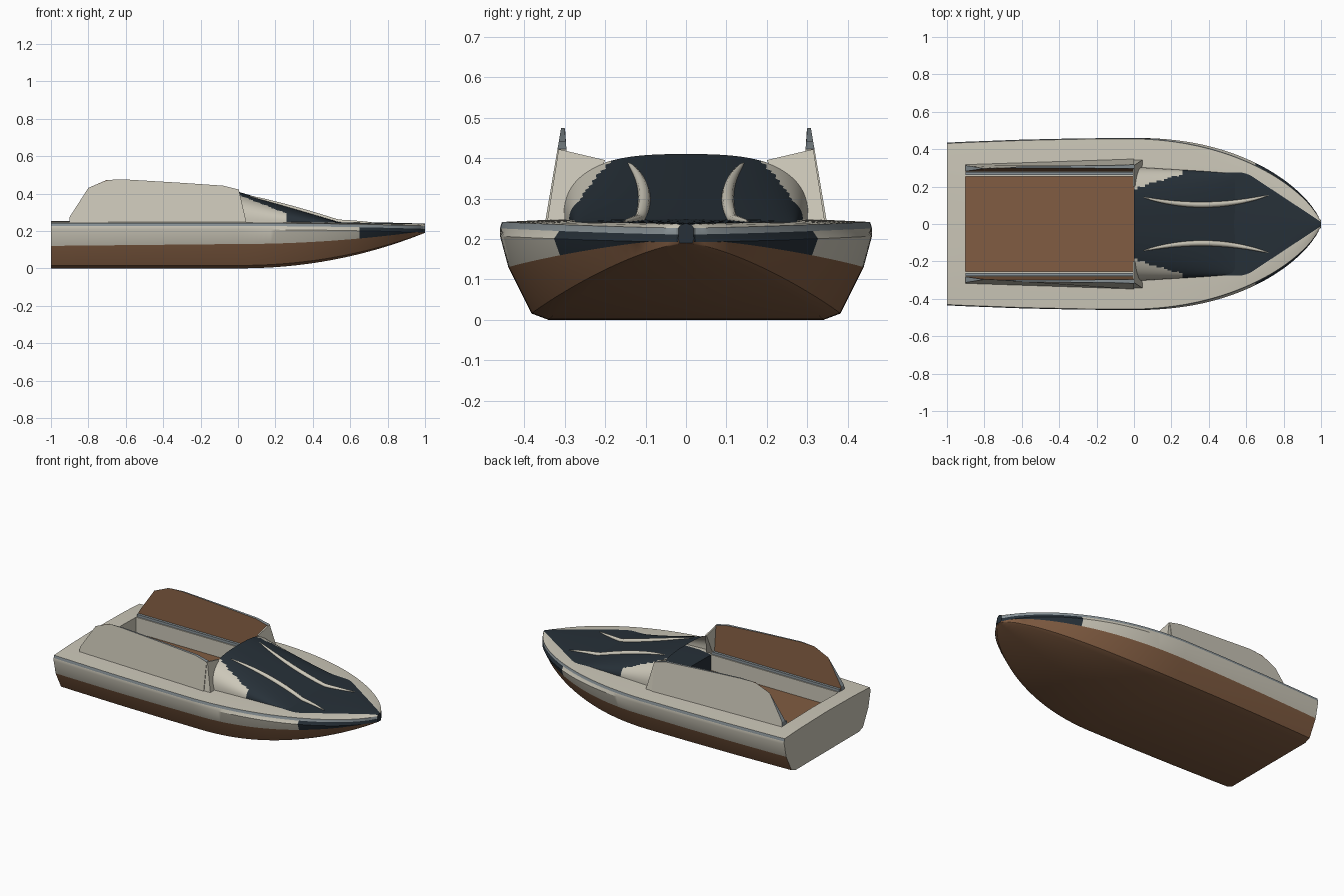
import bpy, bmesh, math

cube = bpy.data.objects.get("Cube")
if cube:
    bpy.data.objects.remove(cube, do_unlink=True)


def material(name, r, g, b):
    m = bpy.data.materials.new(name)
    m.use_nodes = True
    m.diffuse_color = (r, g, b, 1)
    m.node_tree.nodes["Principled BSDF"].inputs["Base Color"].default_value = (r, g, b, 1)
    return m


MATS = [material("cream white", 0.60, 0.57, 0.48), material("brown", 0.22, 0.108, 0.054),
        material("dark navy", 0.02, 0.03, 0.04), material("trim grey", 0.25, 0.29, 0.31)]
WHITE, BROWN, NAVY, GREY = range(4)


def finish(name, bm, angle=30):
    bmesh.ops.remove_doubles(bm, verts=bm.verts, dist=0.0002)
    bmesh.ops.recalc_face_normals(bm, faces=bm.faces)
    mesh = bpy.data.meshes.new(name)
    bm.to_mesh(mesh)
    bm.free()
    for m in MATS:
        mesh.materials.append(m)
    obj = bpy.data.objects.new(name, mesh)
    bpy.context.collection.objects.link(obj)
    bpy.ops.object.select_all(action="DESELECT")
    obj.select_set(True)
    bpy.context.view_layer.objects.active = obj
    bpy.ops.object.shade_smooth_by_angle(angle=math.radians(angle))
    return obj


def face(bm, verts, colour):
    f = bm.faces.new(verts)
    f.material_index = colour


def loft(bm, xs, section, colour, cap=(None, None)):
    """Mirrored loft along x of half sections given as (y, z) points."""
    for side in (1, -1):
        rows = [[bm.verts.new((x, side * y, z)) for y, z in section(x)] for x in xs]
        for i in range(len(xs) - 1):
            a, b = rows[i], rows[i + 1]
            for j in range(len(a) - 1):
                c = colour((xs[i] + xs[i + 1]) / 2, j, a[j].co, a[j + 1].co)
                if c is not None:
                    face(bm, (a[j], a[j + 1], b[j + 1], b[j]), c)
        for row, c in zip((rows[0], rows[-1]), cap):
            if c is not None:
                face(bm, row, c)


# Hull lines
def half_width(x):
    if x < 0:
        return 0.46 - 0.025 * x * x
    return max(0.02, 0.46 * max(0, 1 - x ** 2.2) ** 0.7)


def rim_height(x):
    return 0.242 - 0.015 * max(x, 0) ** 2


def paint_width(x):
    if x <= 0.6:
        return 0.255 + 0.02 * min(1, max(0, x / 0.1))
    return 0.275 - 0.66 * (x - 0.6)


def deck_height(x, y):
    return rim_height(x) + 0.012 * (1 - (y / half_width(x)) ** 2)


def hull_section(x):
    f = max(x, 0)
    w, rim = half_width(x), rim_height(x)
    keel = 0.19 * f ** 2.1
    chine = 0.13 + 0.07 * f * f + 0.01 * min(x, 0)
    edge = w * (1 - 0.06 * f)
    nav = min(paint_width(x), 0.8 * edge)
    deck = [(edge * 0.99, rim), ((edge + nav) / 2, deck_height(x, (edge + nav) / 2)),
            (nav, deck_height(x, nav)), (0, deck_height(x, 0))]
    return [(0, keel), (0.74 * w, keel), (0.83 * w, keel + 0.12 * (chine - keel)),
            (0.955 * w, chine), (w, rim - 0.035), (edge, rim - 0.016)] + deck


def hull_colour(x, j, a, b):
    if j < 3:
        return BROWN
    if j < 5:
        return NAVY if x > 0.65 else WHITE
    if j == 5:
        return GREY
    if j == 8:
        if -0.9 < x < 0:
            return None          # cockpit opening
        return NAVY if x > 0 else WHITE
    return WHITE


bm = bmesh.new()
stations = [-1, -0.9, -0.6, -0.3] + [i / 40 for i in range(40)] + [0.985, 0.993, 1]
loft(bm, stations, hull_section, hull_colour, (WHITE, NAVY))
finish("hull", bm)

# Open cockpit liner
bm = bmesh.new()
loft(bm, [-0.9, -0.6, -0.3, 0],
     lambda x: [(0, 0.15), (0.255, 0.15), (0.255, deck_height(x, 0.255)), (0, deck_height(x, 0))],
     lambda x, j, a, b: (BROWN, WHITE, None)[j], (WHITE, NAVY))
finish("cockpit_liner", bm)


# Sloping cabin hood, open at the back
def hood_top(x):
    return max(0.41 - 0.3 * x, deck_height(x, 0) - 0.002)


def hood_section(x):
    w, base = 0.305 - 0.06 * x, rim_height(x) - 0.002
    h, n = hood_top(x) - base, 2 / 2.8
    angles = [math.radians(90 * i / 24) for i in range(25)]
    return [(w * abs(math.cos(t)) ** n, base + h * math.sin(t) ** n) for t in angles]


def hood_colour(x, j, a, b):
    y = (abs(a.y) + abs(b.y)) / 2
    return WHITE if x < 0.27 and y > 0.19 + 0.3 * x else NAVY


bm = bmesh.new()
loft(bm, [i / 50 for i in range(28)], hood_section, hood_colour)
finish("cabin_hood", bm, 40)

# Side screens: outline in x and z, tapering towards the top
OUTLINE = [(-0.9, 0.24), (-0.9, 0.275), (-0.8, 0.43), (-0.7, 0.473), (-0.6, 0.475),
           (-0.3, 0.457), (-0.08, 0.442), (0, 0.422), (0, 0.24)]


def outer_y(x, z):
    return 0.347 - 0.03 * max(0, (-0.6 - x) / 0.3) - 0.17 * (z - 0.25)


def inner_y(x, z):
    return 0.28 + 0.09 * (z - 0.25)


for side, label in ((1, "left"), (-1, "right")):
    bm = bmesh.new()
    outer = [bm.verts.new((x, side * outer_y(x, z), z)) for x, z in OUTLINE]
    inner = [bm.verts.new((x, side * inner_y(x, z), z)) for x, z in OUTLINE]
    face(bm, outer, WHITE)
    face(bm, inner, BROWN)
    for i in range(len(OUTLINE) - 1):
        last = i == len(OUTLINE) - 2
        face(bm, (outer[i], outer[i + 1], inner[i + 1], inner[i]), WHITE if last else GREY)
    finish(label + "_side_screen", bm, 20)

    # Fairing joining the screen to the hood
    bm = bmesh.new()
    back = [(0.343, 0.245), (0.315, 0.422), (0.2, 0.395), (0.27, 0.245)]
    rear = [bm.verts.new((-0.005, side * y, z)) for y, z in back]
    front = [bm.verts.new((0.045 if z < 0.3 else 0.004, side * y, z)) for y, z in back]
    face(bm, rear, WHITE)
    face(bm, front, WHITE)
    for i in range(4):
        k = (i + 1) % 4
        face(bm, (rear[i], rear[k], front[k], front[i]), WHITE)
    finish(label + "_screen_fairing", bm, 20)

    # Grab rail along the cockpit edge
    bm = bmesh.new()
    bmesh.ops.create_cube(bm, size=1)
    for v in bm.verts:
        v.co = (-0.45 + 0.9 * v.co.x, side * (0.27 + 0.016 * v.co.y), 0.256 + 0.02 * v.co.z)
    for f in bm.faces:
        f.material_index = GREY
    finish(label + "_cockpit_rail", bm)

    # Curved tapering strake on the hood
    bm = bmesh.new()
    rings, steps = [], 28
    for i in range(steps + 1):
        t = i / steps
        x = 0.05 + 0.67 * t
        y = 0.103 + 0.18 * (t - 0.47) ** 2
        r = 0.001 + 0.014 * math.sin(math.pi * t) ** 0.6
        h, w = hood_top(x) - rim_height(x), 0.305 - 0.06 * x
        z = rim_height(x) + h * (1 - (y / w) ** 2.8) ** (1 / 2.8)
        z = max(z, deck_height(x, y))
        rings.append([bm.verts.new((x, side * (y + r * math.cos(a)), z + r * math.sin(a)))
                      for a in (math.tau * k / 10 for k in range(10))])
    for a, b in zip(rings, rings[1:]):
        for k in range(10):
            n = (k + 1) % 10
            face(bm, (a[k], a[n], b[n], b[k]), WHITE)
    face(bm, rings[0], WHITE)
    face(bm, rings[-1], WHITE)
    finish(label + "_hood_strake", bm, 50)
